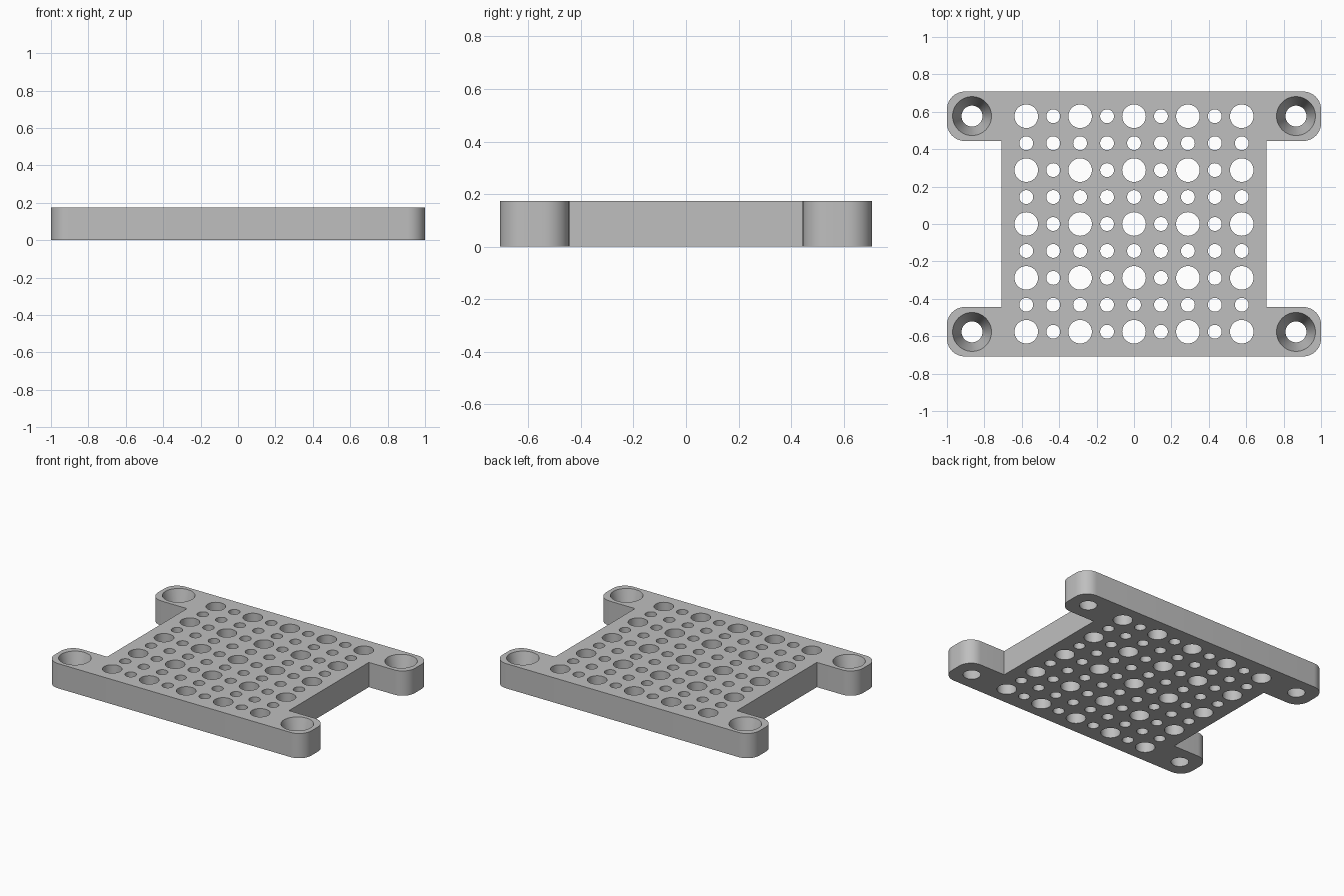
import bpy
import bmesh
from math import cos, sin, pi

cube = bpy.data.objects.get("Cube")
if cube:
    bpy.data.objects.remove(cube, do_unlink=True)

THICK = 0.174
HALF_Y = 0.708
BODY_X = 0.708
LUG_Y = 0.444
CORNER = 0.095
PITCH = 0.144
SCREW_X, SCREW_Y = 0.866, 0.577

grey = bpy.data.materials.new("plain grey")
grey.use_nodes = True
colour = (0.52, 0.52, 0.52, 1)
grey.diffuse_color = colour
grey.node_tree.nodes["Principled BSDF"].inputs["Base Color"].default_value = colour


def make_object(name, bm):
    bmesh.ops.recalc_face_normals(bm, faces=bm.faces)
    mesh = bpy.data.meshes.new(name)
    bm.to_mesh(mesh)
    bm.free()
    mesh.materials.append(grey)
    obj = bpy.data.objects.new(name, mesh)
    bpy.context.collection.objects.link(obj)
    return obj


def arc(cx, cy, start, steps=10):
    """Quarter circle, anticlockwise from the start angle."""
    angles = [start + pi / 2 * i / steps for i in range(steps + 1)]
    return [(cx + CORNER * cos(a), cy + CORNER * sin(a)) for a in angles]


# Plate outline: one quarter with a rounded lug, mirrored round
quarter = [(BODY_X, LUG_Y)]
quarter += arc(1 - CORNER, LUG_Y + CORNER, -pi / 2)
quarter += arc(1 - CORNER, HALF_Y - CORNER, 0)
half = quarter + [(-x, y) for x, y in reversed(quarter)]
outline = half + [(x, -y) for x, y in reversed(half)]

bm = bmesh.new()
base = bm.faces.new([bm.verts.new((x, y, 0)) for x, y in outline])
top = bmesh.ops.extrude_face_region(bm, geom=[base])["geom"]
bmesh.ops.translate(bm, vec=(0, 0, THICK),
                    verts=[v for v in top if isinstance(v, bmesh.types.BMVert)])
plate = make_object("perforated_mounting_plate", bm)

# Hole cutters, overshooting the plate at both ends
bm = bmesh.new()
OVER = 0.02


def add_cutter(x, y, low, high, segments):
    slope = (high - low) / THICK
    made = bmesh.ops.create_cone(
        bm, cap_ends=True, segments=segments, depth=THICK + 2 * OVER,
        radius1=low - slope * OVER, radius2=high + slope * OVER)
    bmesh.ops.translate(bm, verts=made["verts"], vec=(x, y, THICK / 2))


# Grid of holes: wide ones at every second row and column
for i in range(-4, 5):
    for j in range(-4, 5):
        wide = i % 2 == 0 and j % 2 == 0
        r = 0.063 if wide else 0.037
        add_cutter(i * PITCH, j * PITCH, r, r, 40 if wide else 32)

# Tapered screw holes in the lugs
for sx in (-1, 1):
    for sy in (-1, 1):
        add_cutter(sx * SCREW_X, sy * SCREW_Y, 0.056, 0.104, 48)

cutter = make_object("hole_cutter", bm)
cutter.hide_render = True

cut = plate.modifiers.new("holes", "BOOLEAN")
cut.operation = "DIFFERENCE"
cut.solver = "EXACT"
cut.object = cutter

bpy.ops.object.select_all(action="DESELECT")
plate.select_set(True)
bpy.context.view_layer.objects.active = plate
bpy.ops.object.modifier_apply(modifier=cut.name)
bpy.data.objects.remove(cutter, do_unlink=True)
bpy.ops.object.shade_smooth_by_angle(angle=pi / 6)
